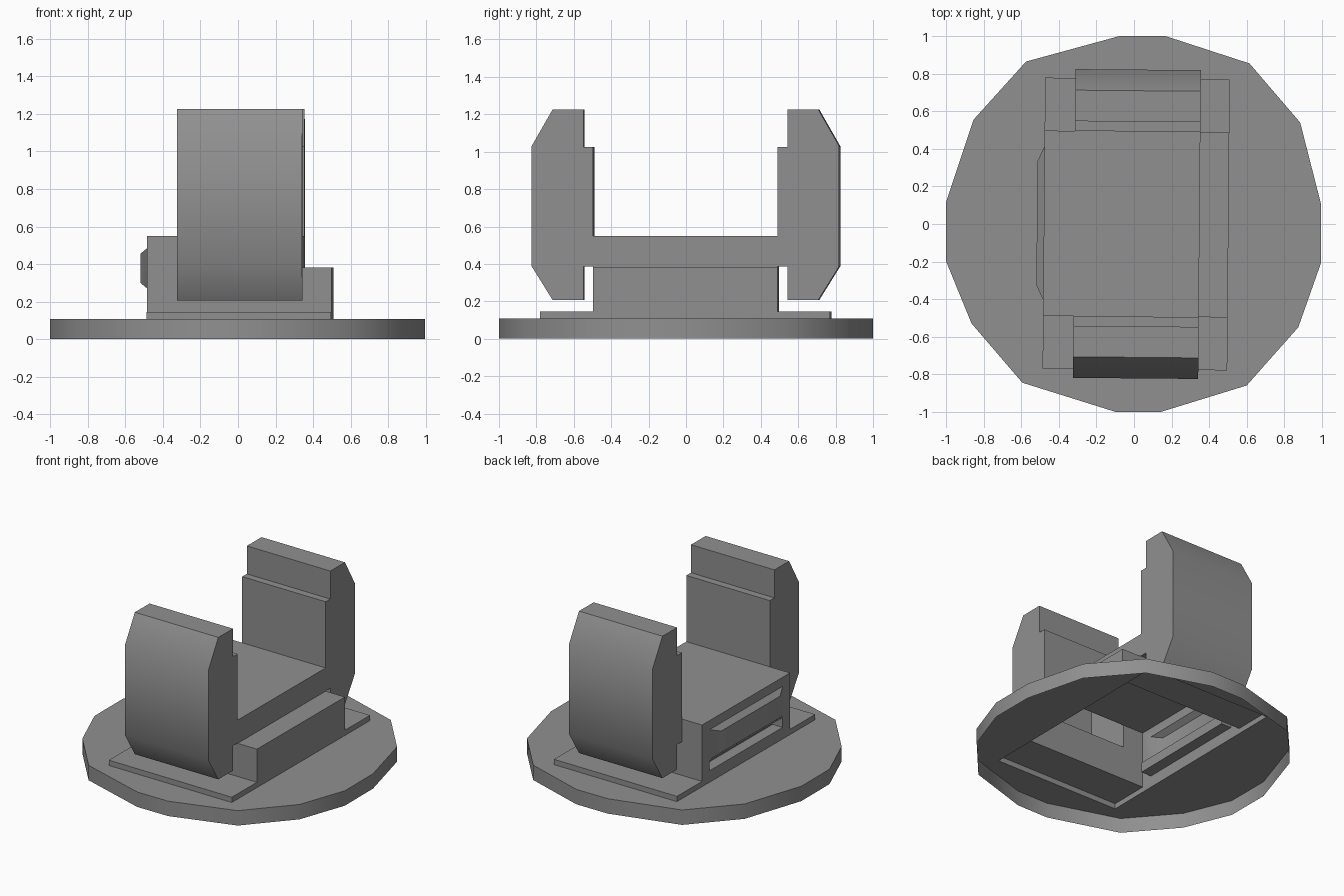
import bpy, bmesh, math
from mathutils import Vector

if "Cube" in bpy.data.objects:
    bpy.data.objects.remove(bpy.data.objects["Cube"])

TILT = math.radians(-0.5)   # the whole upper part is turned very slightly


def finish(name, bm, rot):
    bmesh.ops.recalc_face_normals(bm, faces=bm.faces[:])
    me = bpy.data.meshes.new(name)
    bm.to_mesh(me)
    bm.free()
    ob = bpy.data.objects.new(name, me)
    bpy.context.collection.objects.link(ob)
    ob.rotation_euler.z = rot
    return ob


def prism(name, pts, step, rot=TILT):
    """Extrude a closed outline of 3D points along a vector."""
    bm = bmesh.new()
    f = bm.faces.new([bm.verts.new(p) for p in pts])
    new = bmesh.ops.extrude_face_region(bm, geom=[f])["geom"]
    verts = [g for g in new if isinstance(g, bmesh.types.BMVert)]
    bmesh.ops.translate(bm, verts=verts, vec=Vector(step))
    return finish(name, bm, rot)


def box(name, x0, x1, y0, y1, z0, z1):
    pts = [(x0, y0, z0), (x1, y0, z0), (x1, y1, z0), (x0, y1, z0)]
    return prism(name, pts, (0, 0, z1 - z0))


def combine(ob, other, operation):
    """Apply a boolean and throw the other object away."""
    m = ob.modifiers.new("combine", "BOOLEAN")
    m.operation = operation
    m.solver = "EXACT"
    m.object = other
    bpy.context.view_layer.objects.active = ob
    bpy.ops.object.modifier_apply(modifier=m.name)
    bpy.data.objects.remove(other, do_unlink=True)


# Uneven sixteen-sided base disc
rim = [(-.08, 1), (.17, 1), (.615, .855), (.885, .54), (.995, .11), (.995, -.21),
       (.875, -.55), (.6, -.86), (.145, -1), (-.1, -1), (-.595, -.845), (-.865, -.53),
       (-1, -.2), (-1, .12), (-.855, .555), (-.575, .865)]
stand = prism("clamp_stand", [(x, y, 0) for x, y in rim], (0, 0, .107), 0)

# Foot plate and stepped body
plate = box("foot_plate", -.48, .503, -.775, .775, .06, .145)
step = [(-.48, .1), (.503, .1), (.503, .383), (.349, .383), (.349, .55), (-.48, .55)]
body = prism("stepped_body", [(x, -.493, z) for x, z in step], (0, .986, 0))

# Slot in the left face, below the latch
slot = box("slot_cutter", -.6, -.4, -.41, .41, .19, .26)
combine(body, slot, "DIFFERENCE")

# Latch button bulging out of the left face
bm = bmesh.new()
rings = [[bm.verts.new((x, sy * hy, z)) for sy, z in ((-1, z0), (1, z0), (1, z1), (-1, z1))]
         for x, hy, z0, z1 in ((-.45, .41, .27, .485), (-.48, .41, .27, .485),
                               (-.517, .33, .3, .455))]
for a, b in zip(rings, rings[1:]):
    for i in range(4):
        j = (i + 1) % 4
        bm.faces.new((a[i], a[j], b[j], b[i]))
bm.faces.new(rings[0])
bm.faces.new(rings[-1])
latch = finish("latch_button", bm, TILT)

# Pair of upright clamp jaws, mirrored front to back, with a root inside the body
jaw = [(.493, .386), (.545, .386), (.545, .207), (.71, .207), (.822, .387),
       (.822, 1.03), (.71, 1.226), (.545, 1.226), (.545, 1.025), (.493, 1.025),
       (.493, .549), (.45, .53), (.45, .4)]
jaws = [prism(name, [(-.318, side * y, z) for y, z in jaw], (.667, 0, 0))
        for side, name in ((1, "back_jaw"), (-1, "front_jaw"))]

# Weld everything into one skin, then open the underside
for part in (plate, body, latch, *jaws):
    combine(stand, part, "UNION")
bm = bmesh.new()
bm.from_mesh(stand.data)
under = [f for f in bm.faces if all(v.co.z < .001 for v in f.verts)]
bmesh.ops.delete(bm, geom=under, context="FACES")
bm.to_mesh(stand.data)
bm.free()

# Dark grey finish, smooth across the shallow corners
grey = bpy.data.materials.new("dark_grey")
grey.diffuse_color = (.28, .28, .28, 1)
grey.use_nodes = True
grey.node_tree.nodes["Principled BSDF"].inputs["Base Color"].default_value = grey.diffuse_color
stand.data.materials.clear()
stand.data.materials.append(grey)
stand.select_set(True)
bpy.context.view_layer.objects.active = stand
bpy.ops.object.shade_smooth_by_angle(angle=math.radians(40))
